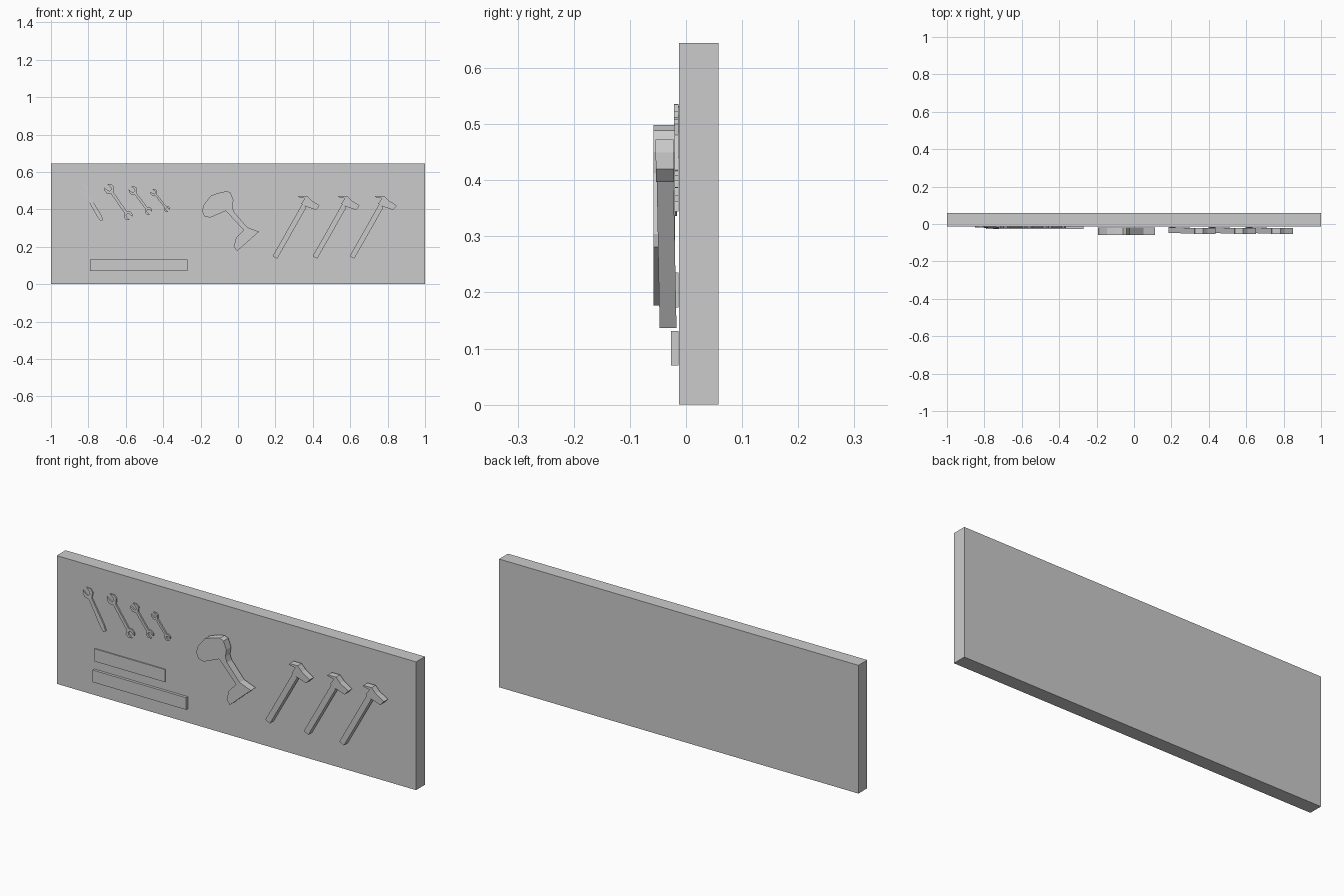
import bpy, bmesh
from math import cos, sin, radians, atan2, pi
from mathutils import Vector

if "Cube" in bpy.data.objects:
    bpy.data.objects.remove(bpy.data.objects["Cube"])


def prism(name, pts, front, back, lean=0.0, z0=0.0):
    """Extrude an x/z outline between two y depths; lean tips it away from the board."""
    bm = bmesh.new()
    face = bm.faces.new([bm.verts.new((x, front, z)) for x, z in pts])
    ext = bmesh.ops.extrude_face_region(bm, geom=[face])
    verts = [g for g in ext["geom"] if isinstance(g, bmesh.types.BMVert)]
    bmesh.ops.translate(bm, verts=verts, vec=(0, back - front, 0))
    for v in bm.verts:
        v.co.y += lean * (v.co.z - z0)
    bmesh.ops.recalc_face_normals(bm, faces=bm.faces)
    mesh = bpy.data.meshes.new(name)
    bm.to_mesh(mesh)
    bm.free()
    obj = bpy.data.objects.new(name, mesh)
    bpy.context.collection.objects.link(obj)
    return obj


def rect(x0, x1, z0, z1):
    return [(x0, z0), (x1, z0), (x1, z1), (x0, z1)]


def jaw(centre, out, r, w, turn):
    """Open wrench end: neck, outer arc, notch, outer arc, neck (counter-clockwise)."""
    c = Vector(centre)

    def at(rad, ang):
        return c + Vector((cos(out + ang), sin(out + ang))) * rad
    neck = pi - w / r
    pts = [at(r, -neck), at(r, -radians(100)), at(r, -radians(60)), at(r, turn - radians(27))]
    for rad, deg in ((0.42, -80), (0.42, -140), (0.42, 140), (0.42, 80)):
        pts.append(at(r * rad, turn + radians(deg)))
    pts += [at(r, turn + radians(27)), at(r, radians(75)), at(r, radians(115)), at(r, neck)]
    return pts


def wrench(name, head, tail, r, w, double=True, lean=0.0):
    out = atan2(head[1] - tail[1], head[0] - tail[0])
    pts = jaw(head, out, r, w, radians(15))
    if double:
        pts += jaw(tail, out + pi, r * 0.88, w, radians(15))
    else:
        # plain handle that widens, then narrows to a blunt end
        d = Vector((cos(out), sin(out)))
        n = Vector((-d.y, d.x))
        t = Vector(tail)
        pts += [t + d * 0.03 + n * w * 1.3, t + n * w * 0.8,
                t - n * w * 0.8, t + d * 0.03 - n * w * 1.3]
    prism(name, pts, -0.021, -0.0135, lean, 0.42)


# Backing board
prism("board", rect(-1, 1, 0, 0.645), -0.0125, 0.0575)

# Flat rulers
prism("short_ruler", rect(-0.785, -0.393, 0.173, 0.236), -0.019, -0.0135)
prism("long_ruler", rect(-0.79, -0.27, 0.07, 0.131), -0.027, -0.0135)

# Wrenches, from large to small
wrench("single_wrench", (-0.823, 0.505), (-0.727, 0.34), 0.029, 0.009, False, 0.03)
wrench("large_wrench", (-0.688, 0.51), (-0.588, 0.367), 0.028, 0.008)
wrench("medium_wrench", (-0.561, 0.501), (-0.479, 0.392), 0.024, 0.007)
wrench("small_wrench", (-0.449, 0.491), (-0.38, 0.402), 0.019, 0.006)

# Power drill outline
drill = [(-0.192, 0.393), (-0.183, 0.425), (-0.145, 0.473), (-0.105, 0.488),
         (-0.06, 0.498), (-0.04, 0.489), (-0.024, 0.45), (-0.03, 0.412),
         (-0.021, 0.386), (0.05, 0.304), (0.112, 0.281), (-0.005, 0.177),
         (-0.023, 0.2), (-0.01, 0.248), (0.03, 0.29), (-0.065, 0.392),
         (-0.10, 0.377), (-0.15, 0.356), (-0.18, 0.363)]
prism("drill", drill, -0.058, -0.02)

# Three hammers leaning slightly off the board
handle = [(0.185, 0.15), (0.21, 0.137), (0.365, 0.41), (0.345, 0.432)]
head = [(0.32, 0.466), (0.325, 0.473), (0.37, 0.473), (0.392, 0.449), (0.437, 0.42),
        (0.416, 0.397), (0.362, 0.416), (0.337, 0.43), (0.357, 0.459)]
for i, dx in enumerate((0, 0.214, 0.412)):
    for part, outline, grow in (("handle", handle, 0), ("head", head, 0.001)):
        prism(f"hammer_{part}_{i + 1}", [(x + dx, z) for x, z in outline],
              -0.047 - grow, -0.017 + grow, -0.02, 0.14)
